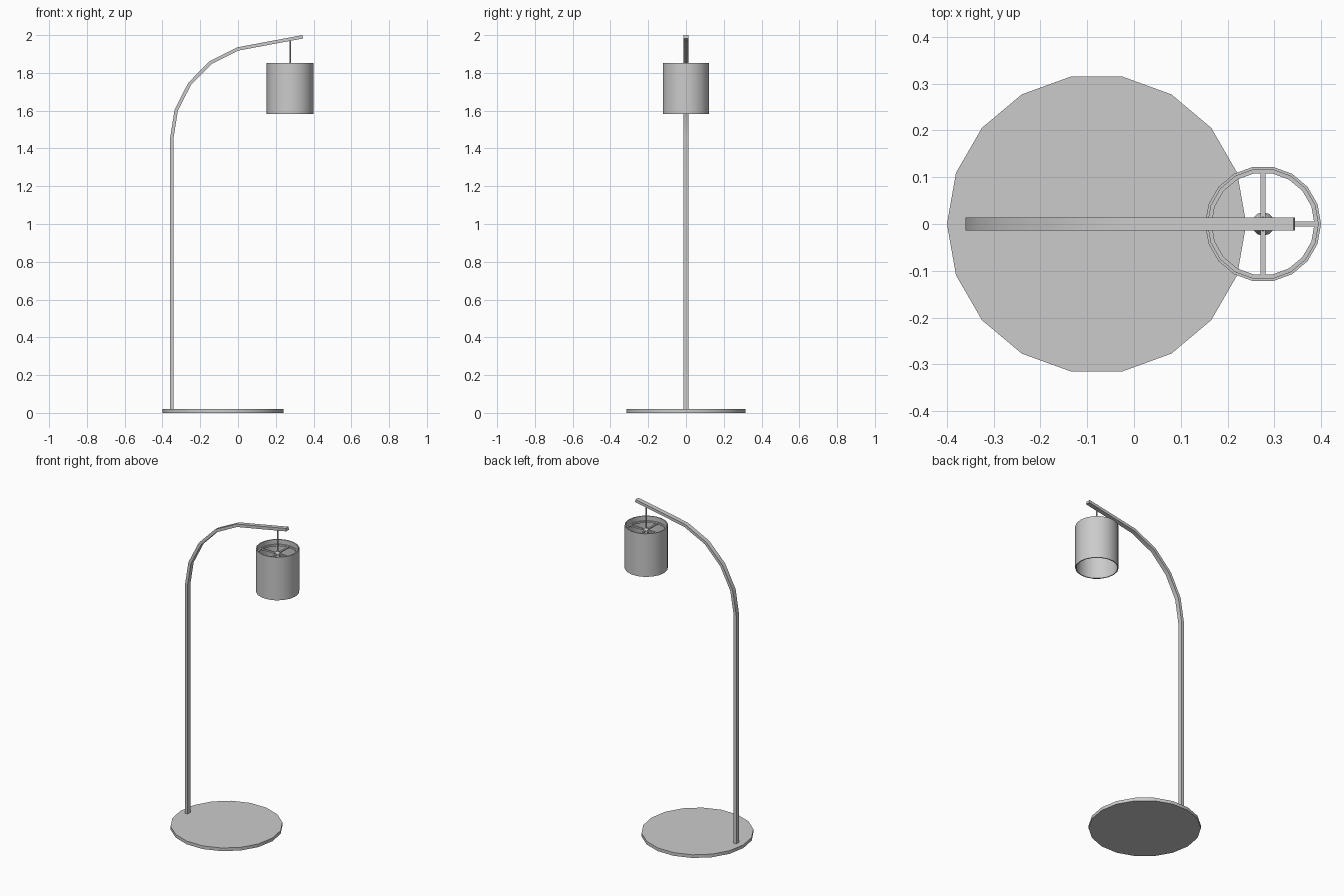
import bpy, bmesh
from math import sin, cos, pi, radians
from mathutils import Vector

if "Cube" in bpy.data.objects:
    bpy.data.objects.remove(bpy.data.objects["Cube"])

SIDES = 18
SHADE_X = 0.276


def finish(name, bm):
    bmesh.ops.recalc_face_normals(bm, faces=bm.faces[:])
    mesh = bpy.data.meshes.new(name)
    bm.to_mesh(mesh)
    bm.free()
    ob = bpy.data.objects.new(name, mesh)
    bpy.context.collection.objects.link(ob)
    bpy.ops.object.select_all(action='DESELECT')
    ob.select_set(True)
    bpy.context.view_layer.objects.active = ob
    bpy.ops.object.shade_smooth_by_angle(angle=radians(30))
    return ob


def lathe(name, x, profile, sides=SIDES, closed=False):
    """Revolve (radius, z) points; open profiles get capped ends."""
    bm = bmesh.new()
    rings = [[bm.verts.new((x + r * cos(2 * pi * i / sides), r * sin(2 * pi * i / sides), z))
              for i in range(sides)] for r, z in profile]
    pairs = list(zip(rings, rings[1:]))
    if closed:
        pairs.append((rings[-1], rings[0]))
    else:
        bm.faces.new(rings[0])
        bm.faces.new(rings[-1])
    for a, b in pairs:
        for i in range(sides):
            j = (i + 1) % sides
            bm.faces.new((a[i], a[j], b[j], b[i]))
    return finish(name, bm)


def tube_ring(name, x, r_in, r_out, z0, z1):
    return lathe(name, x, [(r_out, z0), (r_out, z1), (r_in, z1), (r_in, z0)], closed=True)


def sweep_bar(name, path, thick, width):
    """Rectangular bar following a path in the xz plane, mitred at bends."""
    pts = [Vector(p) for p in path]
    bm = bmesh.new()
    rings = []
    for i, p in enumerate(pts):
        d0 = (p - pts[i - 1]).normalized() if i else (pts[1] - p).normalized()
        d1 = (pts[i + 1] - p).normalized() if i < len(pts) - 1 else d0
        t = (d0 + d1).normalized()
        n = Vector((-t.y, t.x)) * (thick / 2 / t.dot(d0))
        rings.append([bm.verts.new((p.x + s * n.x, y * width / 2, p.y + s * n.y))
                      for s, y in ((1, 1), (1, -1), (-1, -1), (-1, 1))])
    for a, b in zip(rings, rings[1:]):
        for i in range(4):
            j = (i + 1) % 4
            bm.faces.new((a[i], a[j], b[j], b[i]))
    bm.faces.new(rings[0])
    bm.faces.new(rings[-1])
    return finish(name, bm)


# Base disc
lathe("base", -0.08, [(0.32, 0), (0.32, 0.02)])

# Pole bending over into the arm
sweep_bar("pole_arm", [(-0.351, 0.015), (-0.351, 1.452), (-0.327, 1.603), (-0.256, 1.742),
                       (-0.146, 1.854), (0.0, 1.927), (0.343, 1.991)], 0.018, 0.028)

# Lampshade and its holder ring
tube_ring("shade", SHADE_X, 0.118, 0.124, 1.582, 1.853)
tube_ring("holder_ring", SHADE_X, 0.110, 0.1185, 1.814, 1.824)

# Four holder spokes
for k in range(4):
    a = k * pi / 2
    bpy.ops.mesh.primitive_cube_add(size=1, location=(SHADE_X + 0.062 * cos(a), 0.062 * sin(a), 1.819),
                                    rotation=(0, 0, a))
    spoke = bpy.context.object
    spoke.name = f"holder_spoke_{k + 1}"
    spoke.scale = (0.104, 0.010, 0.009)

# Hanging rod, socket and bulb
lathe("hanging_rod", SHADE_X, [(0.004, 1.82), (0.004, 1.975)], 8)
lathe("socket", SHADE_X, [(0.016, 1.775), (0.016, 1.822), (0.008, 1.834)], 12)
lathe("bulb", SHADE_X, [(0.006, 1.722), (0.018, 1.729), (0.025, 1.745),
                        (0.022, 1.762), (0.014, 1.778)], 12)
